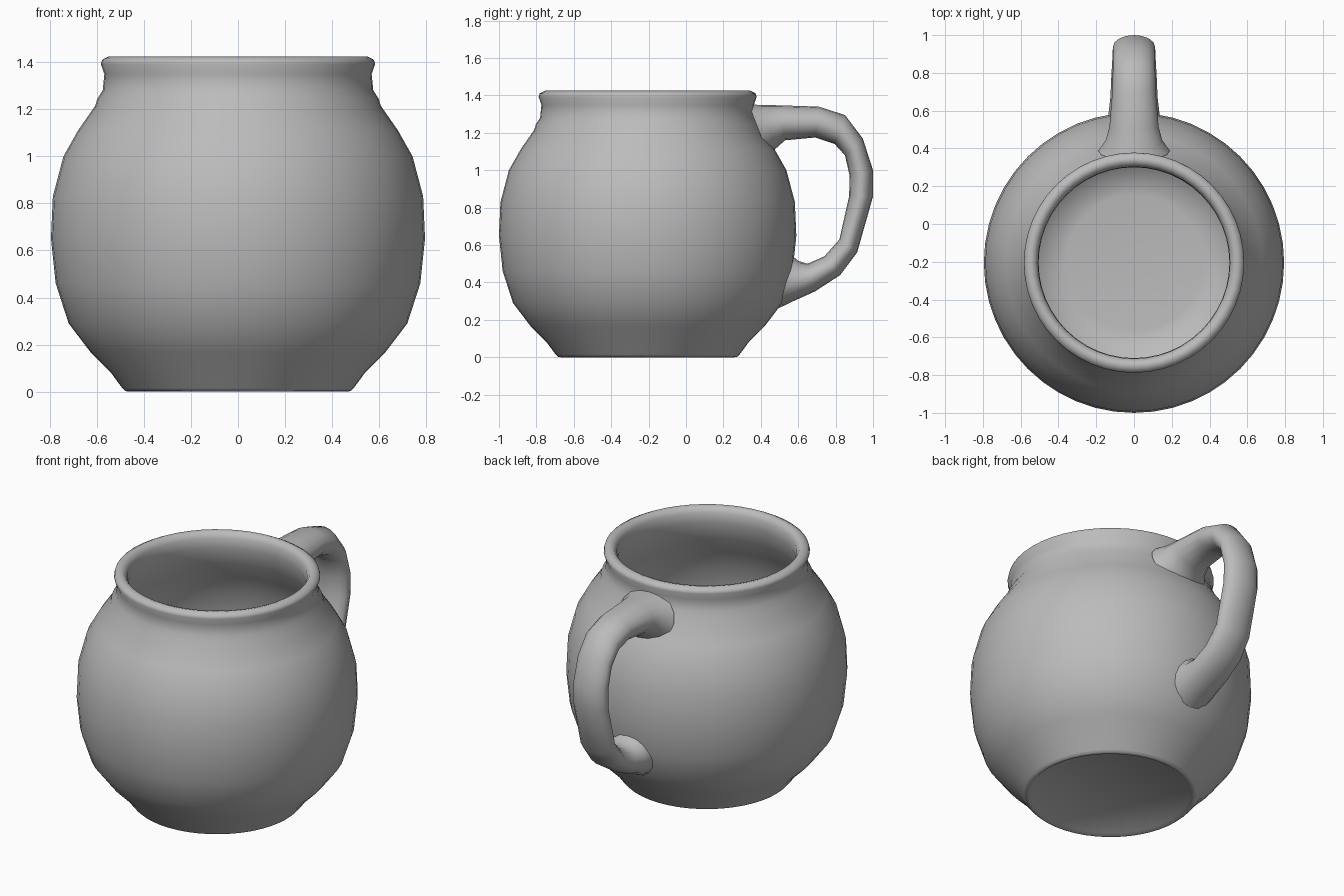
import bpy, bmesh
from math import cos, sin, tau, radians

cube = bpy.data.objects.get("Cube")
if cube:
    bpy.data.objects.remove(cube, do_unlink=True)

CENTRE_Y = -0.205

# Single glaze colour
glaze = bpy.data.materials.new("grey glaze")
glaze.use_nodes = True
GREY = (0.5, 0.5, 0.5, 1)
glaze.diffuse_color = GREY
glaze.node_tree.nodes["Principled BSDF"].inputs["Base Color"].default_value = GREY


def loft(name, rings, angle, caps=True):
    """Skin a list of closed rings of points into one smooth object."""
    bm = bmesh.new()
    loops = [[bm.verts.new(p) for p in ring] for ring in rings]
    n = len(loops[0])
    for a, b in zip(loops, loops[1:]):
        for i in range(n):
            j = (i + 1) % n
            bm.faces.new((a[i], a[j], b[j], b[i]))
    if caps:
        bm.faces.new(loops[0])
        bm.faces.new(loops[-1])
    bmesh.ops.recalc_face_normals(bm, faces=bm.faces)
    mesh = bpy.data.meshes.new(name)
    bm.to_mesh(mesh)
    bm.free()
    mesh.materials.append(glaze)
    obj = bpy.data.objects.new(name, mesh)
    bpy.context.collection.objects.link(obj)
    bpy.ops.object.select_all(action="DESELECT")
    obj.select_set(True)
    bpy.context.view_layer.objects.active = obj
    bpy.ops.object.shade_smooth_by_angle(angle=radians(angle))
    return obj


# Pot: foot, belly, neck, rolled rim, then the inner wall down to the floor
outer = [(0.45, 0.012), (0.465, 0.0), (0.48, 0.003), (0.492, 0.015),
         (0.54, 0.08), (0.625, 0.165), (0.72, 0.29), (0.775, 0.46),
         (0.795, 0.65), (0.787, 0.83), (0.742, 1.0), (0.68, 1.11),
         (0.607, 1.215), (0.598, 1.245), (0.575, 1.28), (0.568, 1.35),
         (0.583, 1.392), (0.578, 1.41), (0.55, 1.425), (0.525, 1.418)]
inner = [(0.508, 1.39), (0.505, 1.33), (0.535, 1.22), (0.615, 1.1),
         (0.675, 0.98), (0.715, 0.82), (0.722, 0.65), (0.705, 0.47),
         (0.65, 0.31), (0.56, 0.19), (0.48, 0.12), (0.4, 0.09), (0.36, 0.085)]
SIDES = 48
loft("mug_body", [[(r * cos(tau * i / SIDES), CENTRE_Y + r * sin(tau * i / SIDES), z)
                   for i in range(SIDES)] for r, z in outer + inner], 60)

# Handle: each section runs from an outside point to an inside point (y, z),
# with a half width that flares where it meets the pot
sections = [((0.335, 1.352), (0.44, 1.08), 0.19),
            ((0.40, 1.349), (0.485, 1.12), 0.15),
            ((0.50, 1.347), (0.53, 1.16), 0.13),
            ((0.71, 1.34), (0.69, 1.175), 0.115),
            ((0.85, 1.295), (0.795, 1.14), 0.112),
            ((0.945, 1.17), (0.85, 1.08), 0.112),
            ((1.0, 1.0), (0.875, 0.97), 0.112),
            ((1.0, 0.86), (0.872, 0.86), 0.112),
            ((0.915, 0.56), (0.82, 0.63), 0.115),
            ((0.825, 0.44), (0.74, 0.54), 0.12),
            ((0.69, 0.352), (0.65, 0.50), 0.125),
            ((0.57, 0.298), (0.60, 0.515), 0.135),
            ((0.47, 0.25), (0.55, 0.56), 0.15)]


def handle_ring(out, ins, half_width, n=16):
    cy, cz = (out[0] + ins[0]) / 2, (out[1] + ins[1]) / 2
    hy, hz = out[0] - cy, out[1] - cz
    return [(half_width * cos(tau * i / n), cy + hy * sin(tau * i / n),
             cz + hz * sin(tau * i / n)) for i in range(n)]


loft("handle", [handle_ring(*s) for s in sections], 70)
